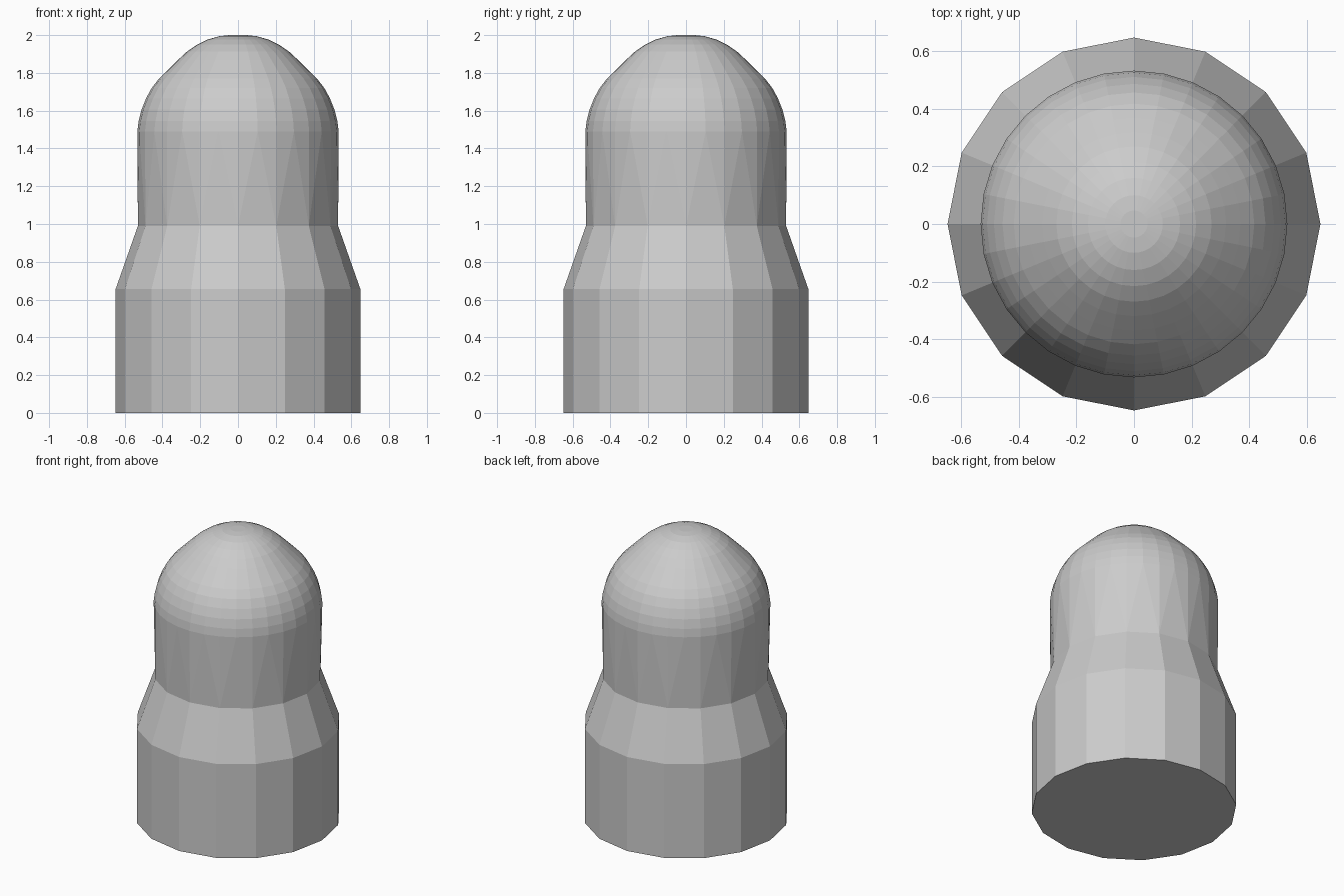
import bpy, bmesh
from math import cos, sin, tau

if "Cube" in bpy.data.objects:
    bpy.data.objects.remove(bpy.data.objects["Cube"])


def ring(bm, radius, z, n):
    return [bm.verts.new((radius * cos(tau * i / n), radius * sin(tau * i / n), z))
            for i in range(n)]


def bridge(bm, a, b):
    n = len(a)
    for i in range(n):
        j = (i + 1) % n
        bm.faces.new((a[i], a[j], b[j], b[i]))


bm = bmesh.new()

# 16-sided base and tapered shoulder
foot = ring(bm, 0.648, 0.0, 16)
belt = ring(bm, 0.648, 0.655, 16)
neck = ring(bm, 0.53, 0.99, 16)
bm.faces.new(foot[::-1])
bridge(bm, foot, belt)
bridge(bm, belt, neck)

# Neck ring (16 points) fans out to the 32-sided upper body
lower = ring(bm, 0.533, 1.49, 32)
for i in range(16):
    a, b = neck[i], neck[(i + 1) % 16]
    p, q, r = lower[2 * i], lower[2 * i + 1], lower[(2 * i + 2) % 32]
    bm.faces.new((a, q, p))
    bm.faces.new((a, b, q))
    bm.faces.new((b, r, q))

# Rounded dome, slightly flattened at the shoulder
dome = [(0.526, 1.545), (0.511, 1.605), (0.487, 1.665), (0.457, 1.72),
        (0.418, 1.77), (0.37, 1.818), (0.32, 1.867), (0.27, 1.913),
        (0.216, 1.95), (0.16, 1.977), (0.10, 1.994), (0.047, 2.0)]
for radius, z in dome:
    upper = ring(bm, radius, z, 32)
    bridge(bm, lower, upper)
    lower = upper
bm.faces.new(lower)

bmesh.ops.recalc_face_normals(bm, faces=bm.faces[:])
mesh = bpy.data.meshes.new("domed_post")
bm.to_mesh(mesh)
bm.free()
obj = bpy.data.objects.new("domed_post", mesh)
bpy.context.collection.objects.link(obj)
